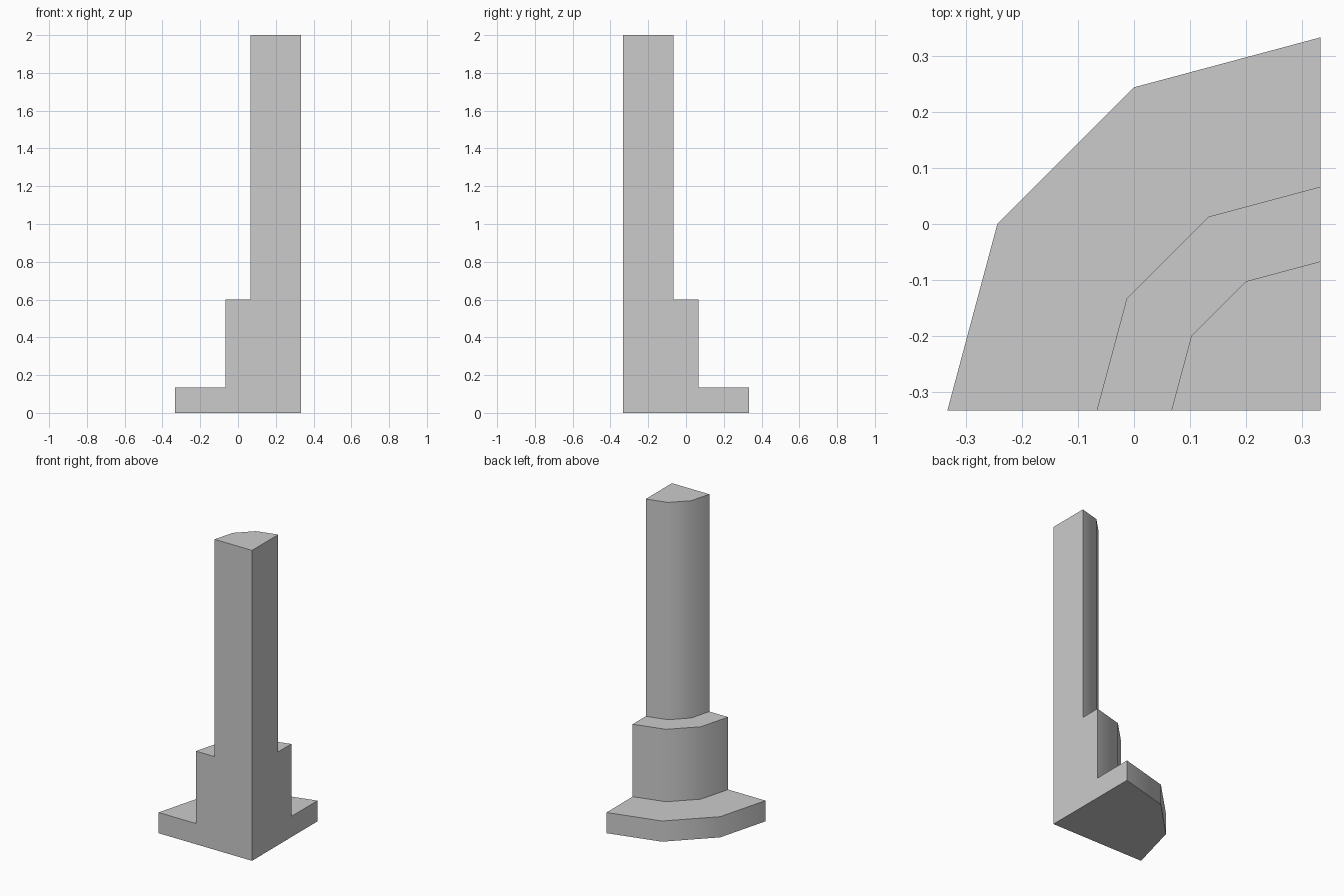
import bpy, bmesh
from math import radians
from mathutils import Vector, Matrix

if "Cube" in bpy.data.objects:
    bpy.data.objects.remove(bpy.data.objects["Cube"])

CORNER = Vector((1 / 3, -1 / 3, 0))   # axis of the quarter turn
SEGMENTS = 3                          # sides per quarter
# (radius, height) outline: base plate, collar, shaft
PROFILE = [(0, 0), (2 / 3, 0), (2 / 3, 0.1333), (0.4, 0.1333),
           (0.4, 0.6), (0.2667, 0.6), (0.2667, 2), (0, 2)]

bm = bmesh.new()


def outline(angle):
    """Profile vertices turned about the corner axis."""
    turn = Matrix.Rotation(angle, 3, 'Z')
    return [bm.verts.new(CORNER + turn @ Vector((0, r, z))) for r, z in PROFILE]


# Stepped outer surface: outline swept through a quarter turn
verts = outline(0)
edges = [bm.edges.new(pair) for pair in zip(verts, verts[1:])]
bmesh.ops.spin(bm, geom=verts + edges, cent=CORNER, axis=(0, 0, 1),
               angle=radians(90), steps=SEGMENTS)

# Two flat walls meeting at the corner
for angle in (0, radians(90)):
    bm.faces.new(outline(angle))

bmesh.ops.remove_doubles(bm, verts=bm.verts[:], dist=1e-4)
bmesh.ops.recalc_face_normals(bm, faces=bm.faces[:])

mesh = bpy.data.meshes.new("quarter_column")
bm.to_mesh(mesh)
bm.free()
column = bpy.data.objects.new("quarter_column", mesh)
bpy.context.collection.objects.link(column)

# Smooth curved sides with crisp steps and walls
bpy.context.view_layer.objects.active = column
column.select_set(True)
bpy.ops.object.shade_smooth_by_angle(angle=radians(40))
